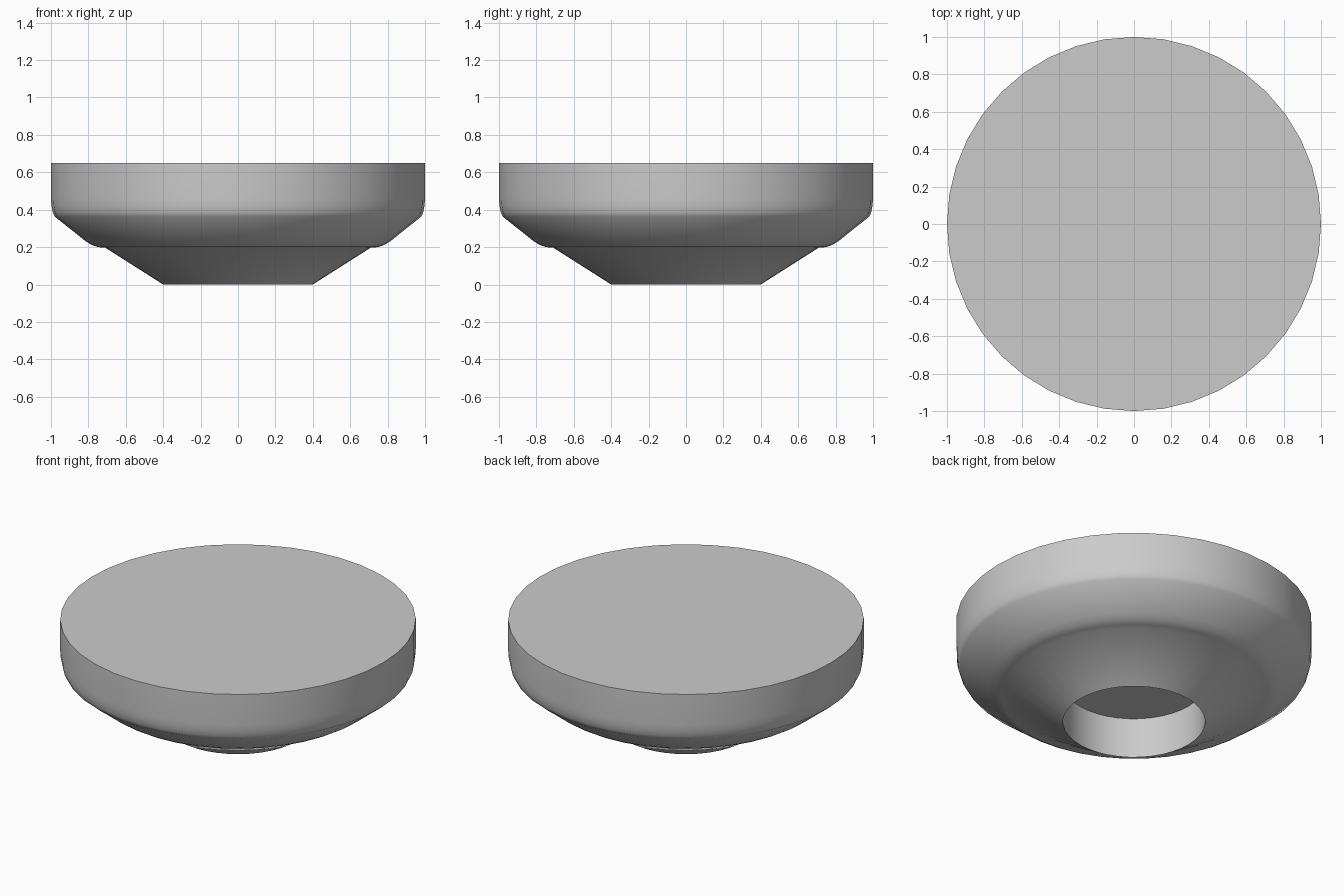
import bpy
import bmesh
from math import cos, sin, pi, radians

cube = bpy.data.objects.get("Cube")
if cube:
    bpy.data.objects.remove(cube, do_unlink=True)

SIDES = 40

grey = bpy.data.materials.new("plain grey")
grey.use_nodes = True
colour = (0.6, 0.6, 0.6, 1)
grey.diffuse_color = colour
grey.node_tree.nodes["Principled BSDF"].inputs["Base Color"].default_value = colour


def lathe(name, profile):
    """Spin a radius/height profile around z and cap both ends."""
    bm = bmesh.new()
    rings = [[bm.verts.new((r * cos(2 * pi * i / SIDES), r * sin(2 * pi * i / SIDES), z))
              for i in range(SIDES)] for r, z in profile]
    for low, high in zip(rings, rings[1:]):
        for i in range(SIDES):
            j = (i + 1) % SIDES
            bm.faces.new((low[i], low[j], high[j], high[i]))
    bm.faces.new(rings[0][::-1])
    bm.faces.new(rings[-1])
    mesh = bpy.data.meshes.new(name)
    bm.to_mesh(mesh)
    bm.free()
    mesh.materials.append(grey)
    obj = bpy.data.objects.new(name, mesh)
    bpy.context.collection.objects.link(obj)
    bpy.ops.object.select_all(action='DESELECT')
    obj.select_set(True)
    bpy.context.view_layer.objects.active = obj
    bpy.ops.object.shade_smooth_by_angle(angle=radians(30))
    return obj


# Recess ceiling and wall, flared neck, rounded underside, rim and flat top
lathe("round_knob", [
    (0.40, 0.25), (0.40, 0.0),
    (0.71, 0.197), (0.75, 0.2), (0.785, 0.213), (0.82, 0.235), (0.85, 0.26),
    (0.98, 0.363), (0.99, 0.385), (0.997, 0.42), (1.0, 0.46),
    (1.0, 0.65)])
